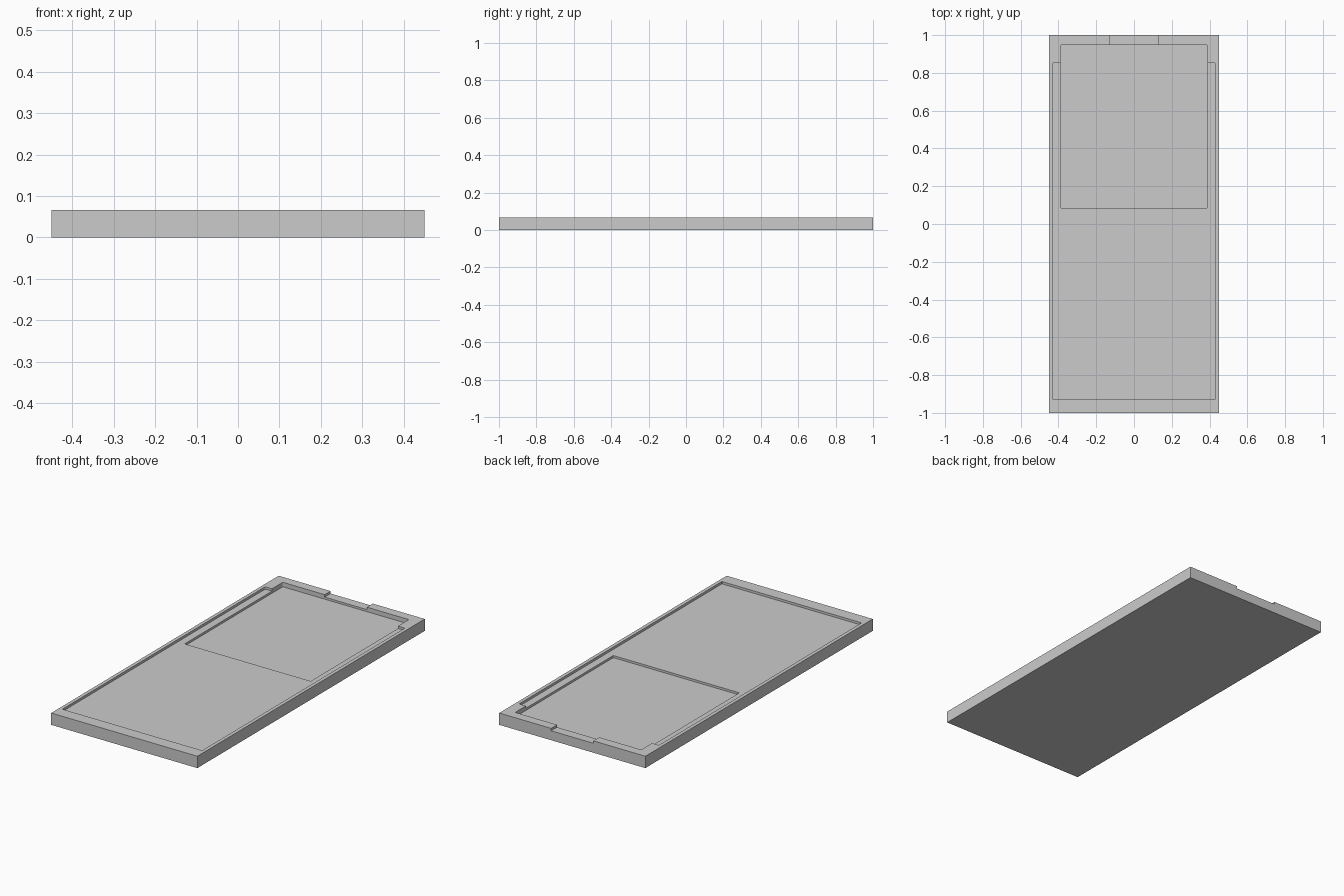
import bpy, bmesh

if "Cube" in bpy.data.objects:
    bpy.data.objects.remove(bpy.data.objects["Cube"])

grey = bpy.data.materials.new("plain grey")
grey.diffuse_color = (0.6, 0.6, 0.6, 1)
grey.use_nodes = True
grey.node_tree.nodes["Principled BSDF"].inputs["Base Color"].default_value = grey.diffuse_color
TOP = 0.066


def box(name, x0, x1, y0, y1, z0, z1, corner=0.0):
    bm = bmesh.new()
    bmesh.ops.create_cube(bm, size=1)
    for v in bm.verts:
        v.co.x = x1 if v.co.x > 0 else x0
        v.co.y = y1 if v.co.y > 0 else y0
        v.co.z = z1 if v.co.z > 0 else z0
    if corner:
        upright = [e for e in bm.edges if abs(e.verts[0].co.z - e.verts[1].co.z) > 1e-5]
        bmesh.ops.bevel(bm, geom=upright, offset=corner, segments=3,
                        profile=0.5, affect='EDGES')
    me = bpy.data.meshes.new(name)
    bm.to_mesh(me)
    bm.free()
    me.materials.append(grey)
    ob = bpy.data.objects.new(name, me)
    bpy.context.collection.objects.link(ob)
    return ob


# Flat tray body
tray = box("tray", -0.45, 0.45, -1, 1, 0, TOP)

# Recesses: long shallow bed, deeper upper bed, notch in the back rim
cutters = [
    box("shallow_bed_cutter", -0.43, 0.43, -0.93, 0.853, TOP - 0.013, 0.2, 0.005),
    box("deep_bed_cutter", -0.388, 0.388, 0.085, 0.948, TOP - 0.025, 0.2, 0.005),
    box("rim_notch_cutter", -0.13, 0.13, 0.9, 1.1, TOP - 0.0135, 0.2),
]
for c in cutters:
    m = tray.modifiers.new(c.name, 'BOOLEAN')
    m.operation = 'DIFFERENCE'
    m.solver = 'EXACT'
    m.object = c
    c.hide_render = True
    c.display_type = 'WIRE'
